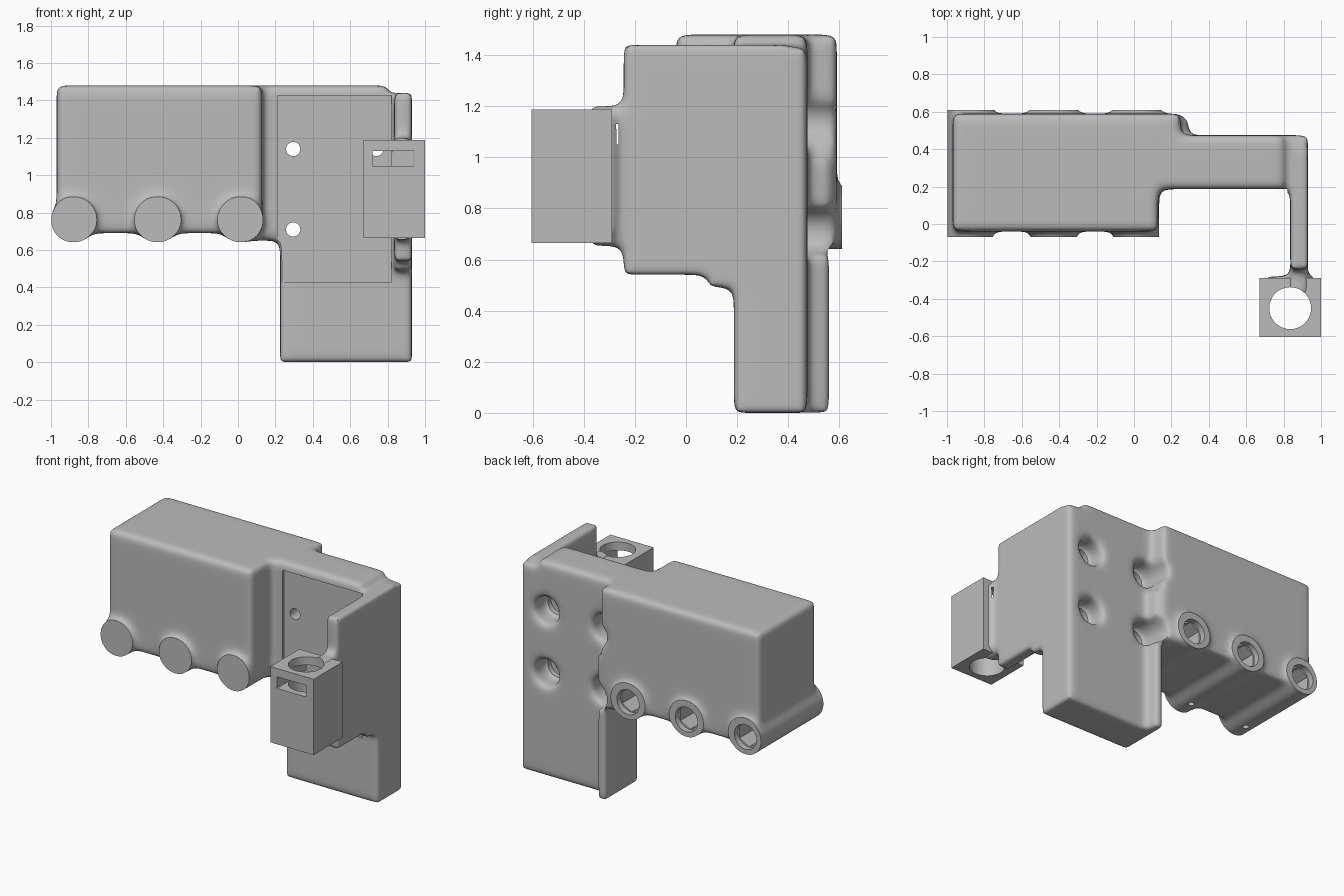
import bpy, bmesh, math
from mathutils import Matrix, Vector

if "Cube" in bpy.data.objects:
    bpy.data.objects.remove(bpy.data.objects["Cube"], do_unlink=True)

grey = bpy.data.materials.new("plain_grey")
grey.use_nodes = True
GREY = (0.5, 0.5, 0.5, 1)
grey.diffuse_color = GREY
grey.node_tree.nodes["Principled BSDF"].inputs["Base Color"].default_value = GREY


def box(bm, x, y, z):
    """Box from its min and max on each axis."""
    mid = Vector([(a + b) / 2 for a, b in (x, y, z)])
    size = [b - a for a, b in (x, y, z)]
    bmesh.ops.create_cube(bm, size=1, matrix=Matrix.Translation(mid) @ Matrix.Diagonal((*size, 1)))


def rod(bm, axis, centre, span, radius, sides=32):
    """Cylinder along y or z; centre gives the other two coordinates."""
    mid, depth = sum(span) / 2, span[1] - span[0]
    if axis == "y":
        m = Matrix.Translation((centre[0], mid, centre[1])) @ Matrix.Rotation(math.pi / 2, 4, "X")
    else:
        m = Matrix.Translation((centre[0], centre[1], mid))
    bmesh.ops.create_cone(bm, cap_ends=True, segments=sides, radius1=radius, radius2=radius,
                          depth=depth, matrix=m)


def finish(bm, name):
    mesh = bpy.data.meshes.new(name)
    bm.to_mesh(mesh)
    bm.free()
    mesh.materials.append(grey)
    obj = bpy.data.objects.new(name, mesh)
    bpy.context.collection.objects.link(obj)
    return obj


def apply(obj):
    bpy.ops.object.select_all(action="DESELECT")
    bpy.context.view_layer.objects.active = obj
    obj.select_set(True)
    bpy.ops.object.convert(target="MESH")


def combine(obj, bm, operation="DIFFERENCE"):
    tool = finish(bm, "cutter")
    tool.hide_render = True
    mod = obj.modifiers.new("combine", "BOOLEAN")
    mod.operation, mod.solver, mod.object = operation, "EXACT", tool
    apply(obj)
    bpy.data.objects.remove(tool, do_unlink=True)


def remesh(obj):
    mod = obj.modifiers.new("blend", "REMESH")
    mod.mode, mod.voxel_size = "VOXEL", 0.015
    apply(obj)


TUBES = (-0.88, -0.43, 0.015)
TUBE_Z = 0.76
SCREWS = [(x, z) for x in (0.295, 0.74) for z in (0.71, 1.14)]

# rough body: case, shoulder, mounting plate, foot, ridge and side wall
bm = bmesh.new()
box(bm, (-0.97, 0.13), (-0.04, 0.59), (0.69, 1.48))
box(bm, (0, 0.25), (0.19, 0.59), (0.65, 1.48))
box(bm, (0, 0.8), (0.185, 0.475), (0.69, 1.48))
box(bm, (0.225, 0.93), (0.187, 0.475), (0, 1.43))
box(bm, (0.225, 0.29), (0.3, 0.565), (0, 1))
box(bm, (0.835, 0.93), (-0.245, 0.4), (0.54, 1.44))
box(bm, (0.835, 0.93), (0.09, 0.3), (0.49, 0.7))
box(bm, (0.84, 0.925), (-0.38, 0), (0.65, 1.2))
box(bm, (0.7, 0.97), (-0.42, -0.28), (0.69, 1.165))
for x in TUBES:
    rod(bm, "y", (x, TUBE_Z), (-0.2, 0.74), 0.122)
body = finish(bm, "bracket_body")
remesh(body)

# wide screw recesses in the back, then soften everything
bm = bmesh.new()
for c in SCREWS:
    rod(bm, "y", c, (0.33, 0.9), 0.092)
combine(body, bm)
remesh(body)
soft = body.modifiers.new("soften", "SMOOTH")
soft.factor, soft.iterations = 0.5, 28
apply(body)

# trim tube ends and carve the flat mounting panel
bm = bmesh.new()
box(bm, (-1.3, 0.2), (-0.5, -0.07), (0.4, 1.1))
box(bm, (-1.3, 0.4), (0.61, 1), (0.4, 1.1))
box(bm, (0.21, 0.82), (-0.2, 0.2), (0.43, 1.425))
combine(body, bm)
bm = bmesh.new()
box(bm, (-1.4, -1), (-0.3, 0.8), (0.4, 1.1))
combine(body, bm)

# crisp holder block at the front of the side wall
bm = bmesh.new()
box(bm, (0.67, 1.0), (-0.605, -0.29), (0.665, 1.187))
combine(body, bm, "UNION")

# holder bore, hexagonal tube bores and screw counterbores
bm = bmesh.new()
rod(bm, "z", (0.835, -0.45), (0.5, 1.4), 0.112, 48)
for x in TUBES:
    rod(bm, "y", (x, TUBE_Z), (0.02, 0.8), 0.083, 6)
for c in SCREWS:
    rod(bm, "y", c, (0.31, 0.9), 0.072)
combine(body, bm)

# holder slot, tube mouths, pilot holes and drain holes
bm = bmesh.new()
box(bm, (0.72, 0.945), (-0.8, -0.265), (1.05, 1.13))
for x in TUBES:
    rod(bm, "y", (x, TUBE_Z), (0.57, 0.8), 0.085)
    rod(bm, "z", (x, 0.05), (0.5, 0.74), 0.02, 16)
for c in SCREWS:
    rod(bm, "y", c, (0, 0.5), 0.038)
combine(body, bm)

bpy.ops.object.shade_smooth_by_angle(angle=math.radians(30))
